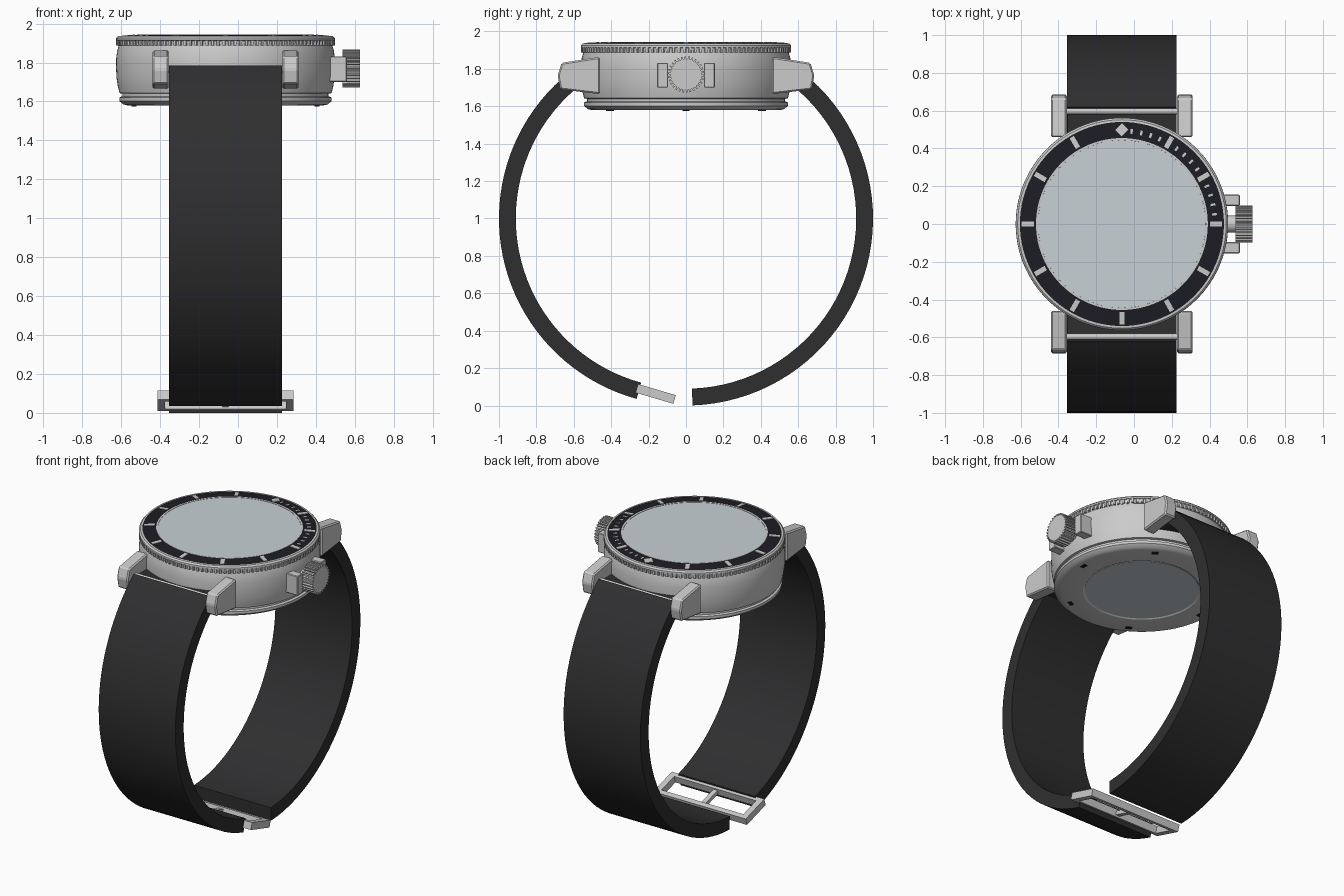
import bpy, bmesh, math
from mathutils import Matrix, Vector

if "Cube" in bpy.data.objects:
    bpy.data.objects.remove(bpy.data.objects["Cube"])

CX = -0.064          # watch axis in x
CZ = 1.77            # crown height


def material(name, rgb):
    m = bpy.data.materials.new(name)
    m.diffuse_color = (*rgb, 1)
    m.use_nodes = True
    m.node_tree.nodes["Principled BSDF"].inputs["Base Color"].default_value = m.diffuse_color
    return m


RUBBER = material("black_rubber", (0.028, 0.028, 0.03))
INSERT = material("bezel_black", (0.012, 0.012, 0.018))
GLASS = material("glass", (0.58, 0.64, 0.67))


def finish(name, bm, mat=None, smooth=True):
    bmesh.ops.recalc_face_normals(bm, faces=bm.faces)
    me = bpy.data.meshes.new(name)
    bm.to_mesh(me)
    bm.free()
    ob = bpy.data.objects.new(name, me)
    bpy.context.collection.objects.link(ob)
    if mat:
        me.materials.append(mat)
    if smooth:
        bpy.ops.object.select_all(action='DESELECT')
        ob.select_set(True)
        bpy.context.view_layer.objects.active = ob
        bpy.ops.object.shade_smooth_by_angle(angle=math.radians(30))
    return ob


def lathe(name, profile, mat=None, steps=96, closed=False):
    """Spin (r, z) points around the watch axis."""
    bm = bmesh.new()
    vs = [bm.verts.new((CX + r, 0, z)) for r, z in profile]
    pairs = list(zip(vs, vs[1:])) + ([(vs[-1], vs[0])] if closed else [])
    es = [bm.edges.new(p) for p in pairs]
    bmesh.ops.spin(bm, geom=vs + es, cent=(CX, 0, 0), axis=(0, 0, 1),
                   angle=2 * math.pi, steps=steps)
    bmesh.ops.remove_doubles(bm, verts=bm.verts, dist=1e-5)
    return finish(name, bm, mat)


def prism(name, pts, depth, mat=None, smooth=False, bevel=0):
    """Extrude a closed outline of 3D points along a vector."""
    bm = bmesh.new()
    f = bm.faces.new([bm.verts.new(p) for p in pts])
    g = bmesh.ops.extrude_face_region(bm, geom=[f])['geom']
    bmesh.ops.translate(bm, vec=depth, verts=[v for v in g if isinstance(v, bmesh.types.BMVert)])
    if bevel:
        bmesh.ops.bevel(bm, geom=bm.edges[:], offset=bevel, segments=1, affect='EDGES')
    return finish(name, bm, mat, smooth)


def add_box(bm, size, mtx):
    bmesh.ops.create_cube(bm, size=1, matrix=mtx @ Matrix.Diagonal((*size, 1)))


def gear(r_in, r_out, teeth):
    """Toothed outline as (u, v) pairs."""
    out = []
    for i in range(teeth):
        for k, r in ((0, r_in), (0.4, r_in), (0.5, r_out), (0.9, r_out)):
            a = 2 * math.pi * (i + k) / teeth
            out.append((r * math.cos(a), r * math.sin(a)))
    return out


# Case body, case back and back window
lathe("case", [(0, 1.87), (0.548, 1.89), (0.557, 1.86), (0.562, 1.82), (0.5625, 1.77),
               (0.56, 1.72), (0.553, 1.675), (0.545, 1.643), (0.53, 1.64), (0.53, 1.622), (0, 1.62)])
lathe("case_back", [(0, 1.64), (0.535, 1.625), (0.545, 1.62), (0.545, 1.602), (0.525, 1.585),
                    (0.50, 1.579), (0.365, 1.579), (0.355, 1.585), (0, 1.585)])
lathe("back_window", [(0, 1.582), (0.354, 1.582), (0.354, 1.60), (0, 1.60)], GLASS)
bm = bmesh.new()
for i in range(6):
    a = math.radians(60 * i)
    add_box(bm, (0.025, 0.04, 0.006), Matrix.Translation((CX, 0, 0)) @ Matrix.Rotation(a, 4, 'Z')
            @ Matrix.Translation((0.47, 0, 1.578)))
finish("back_key_slots", bm, INSERT, False)

# Rotating bezel with toothed edge, insert and crystal
prism("bezel_teeth", [(CX + u, v, 1.887) for u, v in gear(0.55, 0.5625, 120)], (0, 0, 0.026))
lathe("bezel", [(0.44, 1.885), (0.552, 1.885), (0.556, 1.912), (0.5625, 1.915), (0.5615, 1.926),
                (0.552, 1.936), (0.54, 1.937), (0.54, 1.930), (0.455, 1.937),
                (0.455, 1.943), (0.444, 1.943)], closed=True)
lathe("bezel_insert", [(0.54, 1.925), (0.54, 1.935), (0.455, 1.941), (0.455, 1.925)], INSERT, closed=True)
lathe("crystal", [(0, 1.941), (0.445, 1.941), (0.445, 1.90), (0, 1.90)], GLASS)

# Bezel markers: diamond, hour bars, minute ticks for the first quarter
bm = bmesh.new()
for m in range(60):
    if m % 5 and m > 15:
        continue
    size, r, spin = (0.012, 0.026, 0.008), 0.492, 0
    if m % 5 == 0:
        size, r = (0.026, 0.066, 0.008), 0.498
    if m == 0:
        size, spin = (0.05, 0.05, 0.008), math.pi / 4
    mtx = (Matrix.Translation((CX, 0, 0)) @ Matrix.Rotation(-m * math.pi / 30, 4, 'Z')
           @ Matrix.Translation((0, r, 1.9375)) @ Matrix.Rotation(-0.07, 4, 'X')
           @ Matrix.Rotation(spin, 4, 'Z'))
    add_box(bm, size, mtx)
finish("bezel_markers", bm, None, False)

# Four lugs
LUG = [(0.46, 1.862), (0.475, 1.862), (0.665, 1.832), (0.686, 1.765), (0.672, 1.69), (0.46, 1.665)]
for sy, end in ((-1, "front"), (1, "back")):
    for sx, side in ((-1, "left"), (1, "right")):
        prism(f"lug_{end}_{side}", [(CX + sx * 0.292, sy * y, z) for y, z in LUG],
              (sx * 0.083, 0, 0), bevel=0.008)

# Crown, stem and crown guards
prism("crown", [(0.537, u, CZ + v) for u, v in gear(0.083, 0.097, 30)], (0.09, 0, 0))
prism("crown_stem", [(0.46, 0.045 * math.cos(i * math.pi / 12), CZ + 0.045 * math.sin(i * math.pi / 12))
                     for i in range(24)], (0.09, 0, 0), smooth=True)
for s, side in ((-1, "front"), (1, "back")):
    prism(f"crown_guard_{side}", [(x, s * y, 1.70) for x, y in
                                  ((0.44, 0.096), (0.56, 0.096), (0.56, 0.155), (0.44, 0.155))],
          (0, 0, 0.132), bevel=0.004)


# Strap halves: arcs around (y=0, z=1), with end tabs and spring bars
def arc(a0, a1, n=40):
    angs = [math.radians(a0 + (a1 - a0) * i / n) for i in range(n + 1)]
    ring = lambda r, aa: [(CX - 0.29, r * math.cos(a), 1 + r * math.sin(a)) for a in aa]
    return ring(1.0, angs) + ring(0.91, angs[::-1])


prism("strap_back", arc(51.7, -88), (0.58, 0, 0), RUBBER, True)
prism("strap_front", arc(128.3, 254.7), (0.58, 0, 0), RUBBER, True)
for s, end in ((-1, "front"), (1, "back")):
    prism(f"strap_tab_{end}", [(CX - 0.288, s * y, z) for y, z in
                               ((0.46, 1.70), (0.59, 1.70), (0.61, 1.765), (0.46, 1.765))],
          (0.576, 0, 0), RUBBER)
    prism(f"spring_bar_{end}", [(CX - 0.294, s * 0.597 + 0.016 * math.cos(i * math.pi / 8),
                                 1.765 + 0.016 * math.sin(i * math.pi / 8)) for i in range(16)],
          (0.588, 0, 0), smooth=True)

# Buckle frame with tongue
bm = bmesh.new()
base = Matrix.Translation((CX, -0.162, 0.062)) @ Matrix.Rotation(math.radians(-16.5), 4, 'X')
for s in (-1, 1):
    add_box(bm, (0.04, 0.21, 0.048), base @ Matrix.Translation((s * 0.33, 0, 0)))
    add_box(bm, (0.62, 0.034, 0.048), base @ Matrix.Translation((0, s * 0.088, 0)))
add_box(bm, (0.032, 0.142, 0.026), base)
finish("buckle", bm, None, False)
